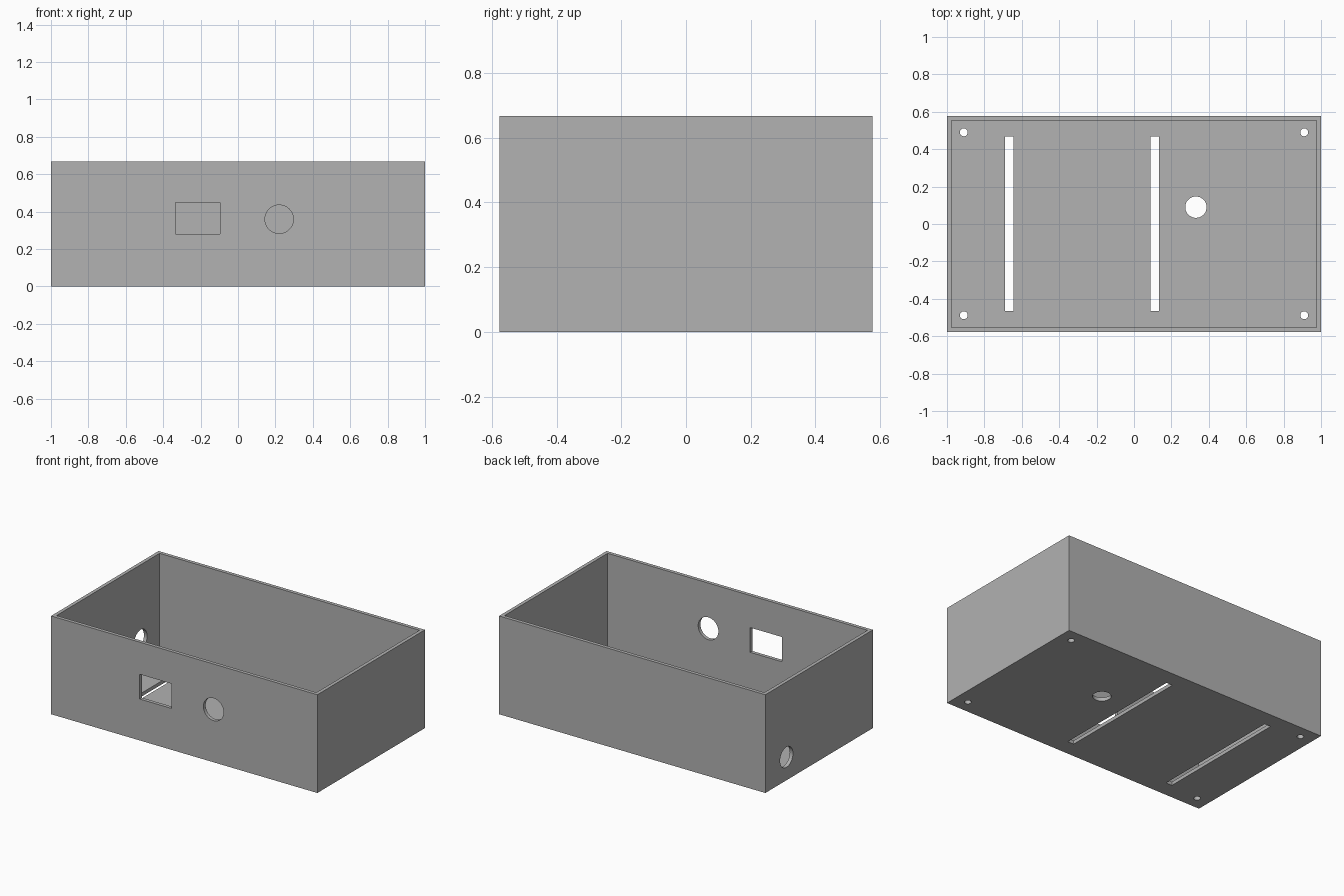
import bpy, bmesh
from math import radians
from mathutils import Matrix, Vector

if "Cube" in bpy.data.objects:
    bpy.data.objects.remove(bpy.data.objects["Cube"], do_unlink=True)

HALF_X, HALF_Y, HEIGHT, WALL = 1.0, 0.577, 0.667, 0.024
REACH = 0.1  # length of every cutter, centred in its wall

grey = bpy.data.materials.new("plain grey")
grey.use_nodes = True
colour = (0.445, 0.445, 0.445, 1)
grey.diffuse_color = colour
grey.node_tree.nodes["Principled BSDF"].inputs["Base Color"].default_value = colour


def add_box(bm, low, high):
    low, high = Vector(low), Vector(high)
    place = Matrix.Translation((low + high) / 2) @ Matrix.Diagonal((high - low).to_4d())
    place[3][3] = 1
    bmesh.ops.create_cube(bm, size=1, matrix=place)


def add_rod(bm, centre, radius, axis):
    turn = Vector((0, 0, 1)).rotation_difference(Vector(axis)).to_matrix().to_4x4()
    bmesh.ops.create_cone(bm, cap_ends=True, segments=64, radius1=radius, radius2=radius,
                          depth=REACH, matrix=Matrix.Translation(centre) @ turn)


def make_object(name, bm):
    mesh = bpy.data.meshes.new(name)
    bm.to_mesh(mesh)
    bm.free()
    mesh.materials.append(grey)
    obj = bpy.data.objects.new(name, mesh)
    bpy.context.collection.objects.link(obj)
    return obj


def cut(target, cutter):
    cutter.hide_render = True
    mod = target.modifiers.new("cut", "BOOLEAN")
    mod.operation, mod.solver, mod.object = "DIFFERENCE", "EXACT", cutter
    bpy.context.view_layer.objects.active = target
    bpy.ops.object.modifier_apply(modifier=mod.name)
    bpy.data.objects.remove(cutter, do_unlink=True)


# Open-topped enclosure
bm = bmesh.new()
add_box(bm, (-HALF_X, -HALF_Y, 0), (HALF_X, HALF_Y, HEIGHT))
enclosure = make_object("open_enclosure", bm)

# Hollow interior
bm = bmesh.new()
inner_x, inner_y = HALF_X - WALL, HALF_Y - WALL
add_box(bm, (-inner_x, -inner_y, WALL), (inner_x, inner_y, HEIGHT + REACH))
cut(enclosure, make_object("cavity_cutter", bm))

bm = bmesh.new()
mid = WALL / 2
front_y = -HALF_Y + mid
# Front wall: rectangular window and round opening
add_box(bm, (-0.335, front_y - REACH / 2, 0.281), (-0.095, front_y + REACH / 2, 0.449))
add_rod(bm, (0.22, front_y, 0.359), 0.076, (0, 1, 0))
# Right wall: cable hole
add_rod(bm, (-HALF_X + mid, 0.35, 0.157), 0.069, (1, 0, 0))
# Floor: two long slots, a round hole and four screw holes
for x in (-0.668, 0.112):
    add_box(bm, (x - 0.023, -0.465, mid - REACH / 2), (x + 0.023, 0.468, mid + REACH / 2))
add_rod(bm, (0.331, 0.09, mid), 0.057, (0, 0, 1))
for x in (-0.91, 0.91):
    for y in (-0.488, 0.49):
        add_rod(bm, (x, y, mid), 0.021, (0, 0, 1))
cut(enclosure, make_object("opening_cutter", bm))

# Smooth hole walls, sharp box edges
bpy.ops.object.select_all(action="DESELECT")
enclosure.select_set(True)
bpy.context.view_layer.objects.active = enclosure
bpy.ops.object.shade_smooth_by_angle(angle=radians(30))
